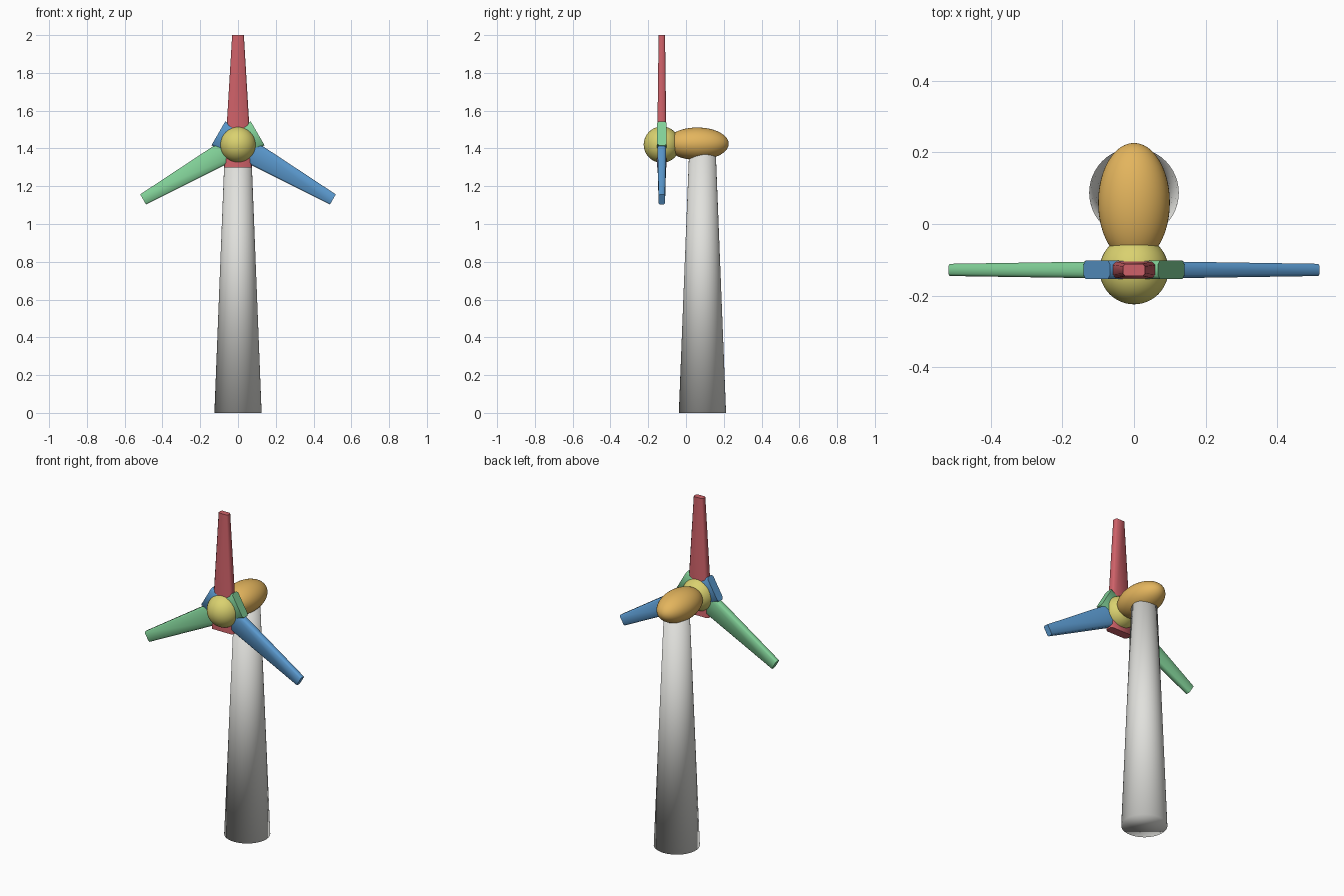
import bpy
import bmesh
from math import radians
from mathutils import Matrix

cube = bpy.data.objects.get("Cube")
if cube:
    bpy.data.objects.remove(cube, do_unlink=True)

HUB = (0, -0.128, 1.42)


def material(name, rgb):
    mat = bpy.data.materials.new(name)
    mat.use_nodes = True
    mat.diffuse_color = (*rgb, 1)
    mat.node_tree.nodes["Principled BSDF"].inputs["Base Color"].default_value = (*rgb, 1)
    return mat


def finish(name, mat):
    obj = bpy.context.object
    obj.name = name
    obj.data.materials.append(mat)
    bpy.ops.object.shade_smooth()
    return obj


def ellipsoid(name, centre, radii, mat):
    bpy.ops.mesh.primitive_uv_sphere_add(segments=48, ring_count=24, location=centre,
                                         rotation=(radians(90), 0, 0))
    bpy.context.object.scale = (radii[0], radii[2], radii[1])
    return finish(name, mat)


def blade(name, angle, mat):
    """Tapered blade with softly chamfered long edges, turned about the hub."""
    bm = bmesh.new()
    rings = []
    for z, w, t in ((-0.12, 0.073, 0.026), (0.58, 0.031, 0.017)):
        c = t * 0.4
        corners = [(w, t - c), (w - c, t), (c - w, t), (-w, t - c),
                   (-w, c - t), (c - w, -t), (w - c, -t), (w, c - t)]
        rings.append([bm.verts.new((x, y, z)) for x, y in corners])
    low, high = rings
    for i in range(len(low)):
        j = (i + 1) % len(low)
        bm.faces.new((low[i], low[j], high[j], high[i]))
    bm.faces.new(low[::-1])
    bm.faces.new(high)
    mesh = bpy.data.meshes.new(name)
    bm.to_mesh(mesh)
    bm.free()
    obj = bpy.data.objects.new(name, mesh)
    bpy.context.collection.objects.link(obj)
    obj.matrix_world = Matrix.Translation(HUB) @ Matrix.Rotation(radians(angle), 4, "Y")
    mesh.materials.append(mat)
    bpy.ops.object.select_all(action="DESELECT")
    obj.select_set(True)
    bpy.context.view_layer.objects.active = obj
    bpy.ops.object.shade_smooth_by_angle(angle=radians(60))


# Tower, with shading that rolls softly into its base
bpy.ops.mesh.primitive_cone_add(vertices=48, radius1=0.125, radius2=0.069, depth=1.42,
                                location=(0, 0.087, 0.71))
finish("tower", material("light grey", (0.75, 0.75, 0.72)))

# Nacelle and hub
ellipsoid("nacelle", (0, 0.06, 1.425), (0.1, 0.166, 0.086), material("amber", (0.77, 0.46, 0.11)))
ellipsoid("hub", HUB, (0.096, 0.096, 0.096), material("yellow", (0.7, 0.64, 0.16)))

# Rotor blades
for name, angle, rgb in (("red", 0, (0.62, 0.12, 0.14)),
                         ("blue", 120, (0.11, 0.34, 0.66)),
                         ("green", 240, (0.22, 0.63, 0.31))):
    blade(name + "_blade", angle, material(name, rgb))
